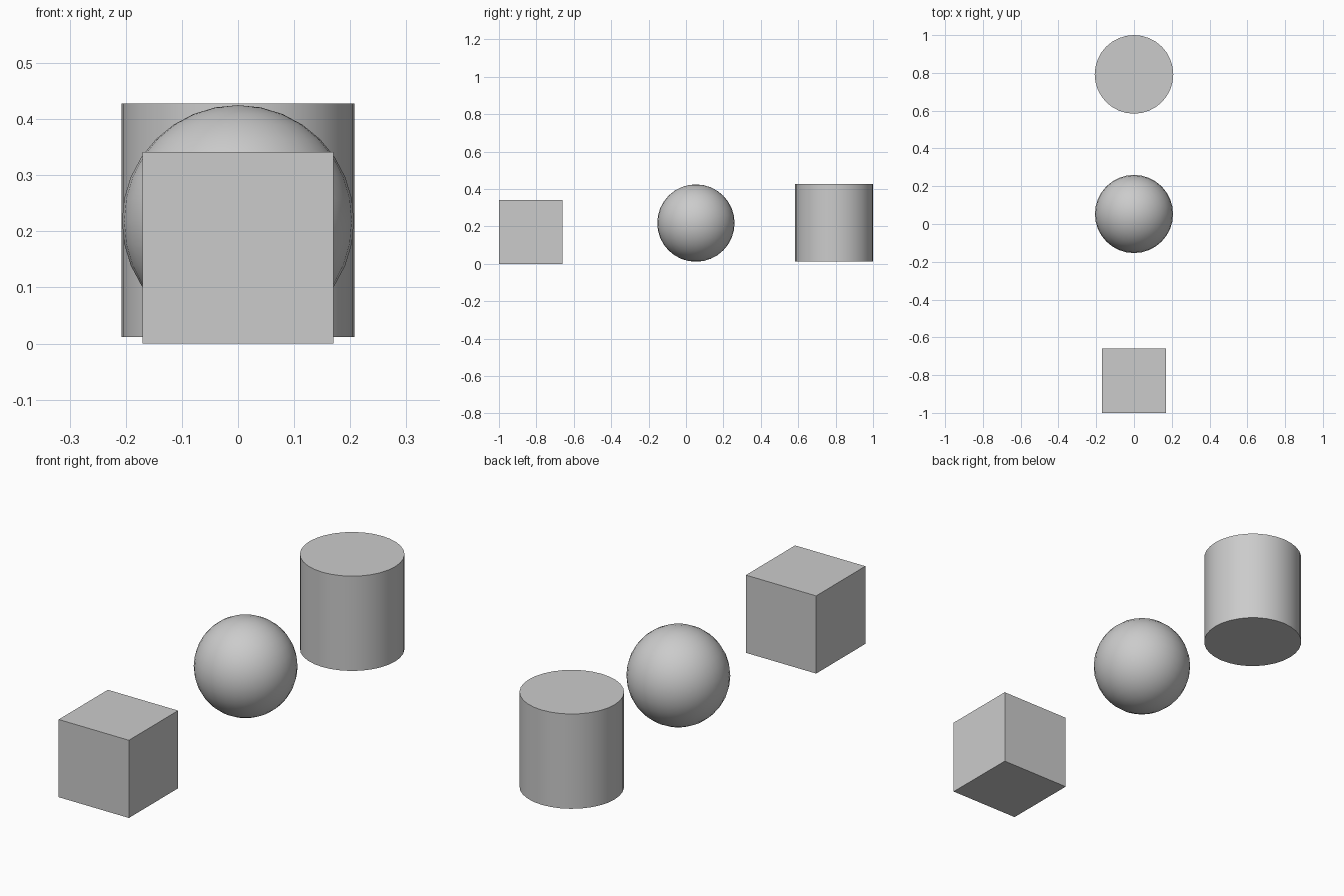
import bpy
import math

if "Cube" in bpy.data.objects:
    bpy.data.objects.remove(bpy.data.objects["Cube"])

R = 0.208


def finish(name, smooth):
    obj = bpy.context.object
    obj.name = name
    if smooth:
        bpy.ops.object.shade_smooth_by_angle(angle=math.radians(35))
    return obj


# Cube at the front
bpy.ops.mesh.primitive_cube_add(size=0.341, location=(0, -0.8295, 0.1705))
finish("cube", False)

# Sphere in the middle
bpy.ops.mesh.primitive_uv_sphere_add(segments=32, ring_count=16, radius=0.2068,
                                     location=(0, 0.053, 0.218))
finish("sphere", True)

# Cylinder at the back
bpy.ops.mesh.primitive_cylinder_add(vertices=32, radius=R, depth=2 * R,
                                    location=(0, 1 - R, 0.22))
finish("cylinder", True)
